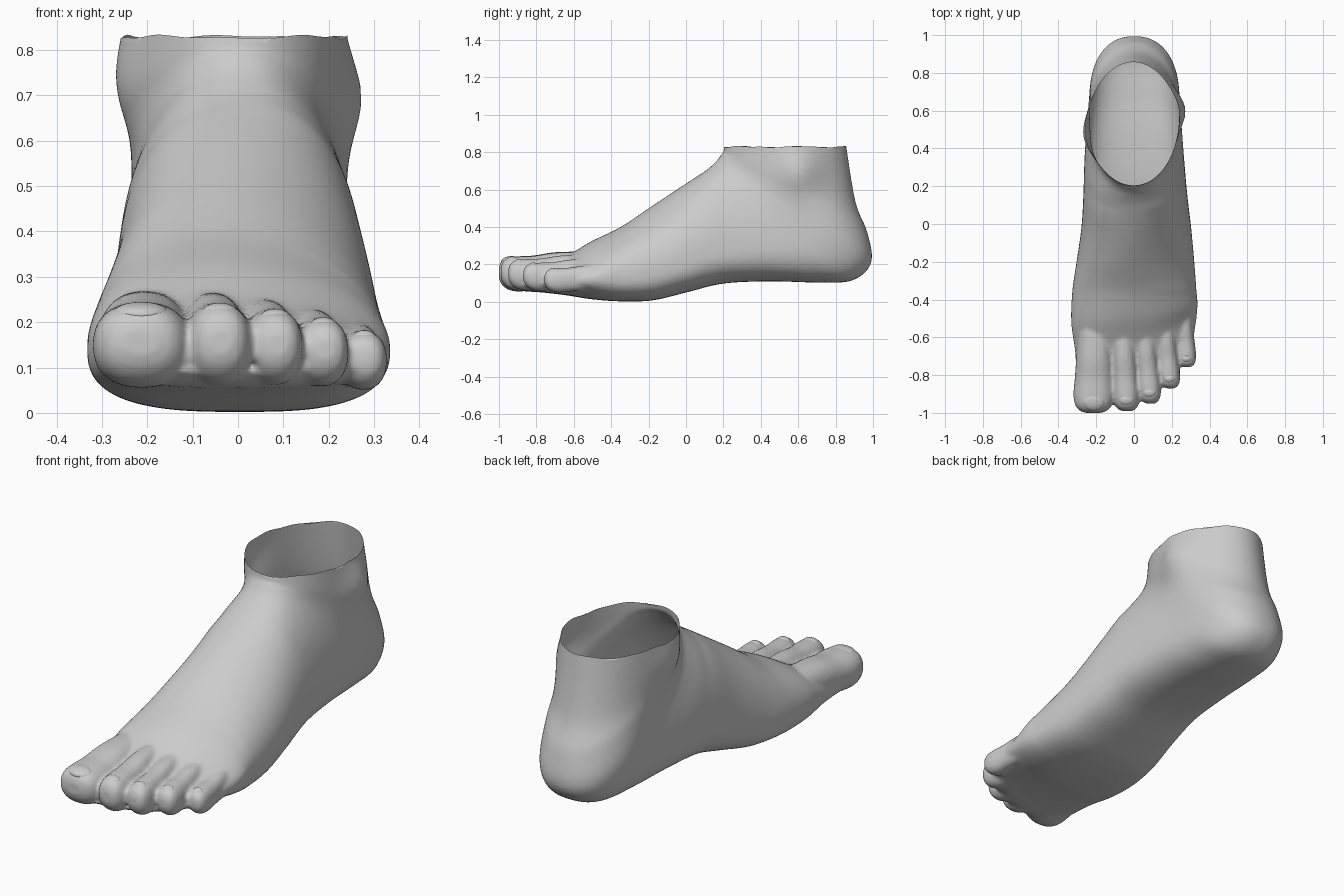
import bpy, bmesh, math
from mathutils import Matrix

cube = bpy.data.objects.get("Cube")
if cube:
    bpy.data.objects.remove(cube, do_unlink=True)

# Single grey skin material
GREY = (0.6, 0.6, 0.6, 1.0)
skin = bpy.data.materials.new("light_grey")
skin.use_nodes = True
skin.diffuse_color = GREY
bsdf = next(n for n in skin.node_tree.nodes if n.type == 'BSDF_PRINCIPLED')
bsdf.inputs["Base Color"].default_value = GREY
bsdf.inputs["Roughness"].default_value = 0.7


def power(v, n):
    return math.copysign(abs(v) ** (2.0 / n), v)


def clamp(v):
    return max(0.0, min(1.0, v))


def loft(bm, rings):
    """Skin a list of closed rings and cap both ends."""
    loops = [[bm.verts.new(p) for p in ring] for ring in rings]
    count = len(loops[0])
    for a, b in zip(loops, loops[1:]):
        for i in range(count):
            j = (i + 1) % count
            bm.faces.new((a[i], a[j], b[j], b[i]))
    bm.faces.new(loops[0])
    bm.faces.new(loops[-1])


def spline(rows, steps):
    """Catmull-Rom interpolation of parameter rows."""
    pts = [rows[0]] + rows + [rows[-1]]
    out = []
    for k in range(1, len(pts) - 2):
        for s in range(steps):
            t = s / steps
            out.append([0.5 * (2 * b + (c - a) * t + (2 * a - 5 * b + 4 * c - d) * t * t
                               + (3 * b - a - 3 * c + d) * t ** 3)
                        for a, b, c, d in zip(*pts[k - 1:k + 3])])
    out.append(rows[-1])
    return out


# Body sections fanning from under the toes, around the heel, up to the ankle:
# sole y, z, instep y, z, min x, max x, widest height
SECTIONS = [
    [-.93, .090, -.93, .150, -.280, .295, .50],
    [-.87, .060, -.87, .180, -.300, .312, .50],
    [-.76, .050, -.76, .205, -.305, .325, .48],
    [-.64, .036, -.63, .248, -.312, .333, .46],
    [-.50, .014, -.50, .325, -.332, .336, .42],
    [-.35, .003, -.35, .400, -.326, .330, .36],
    [-.18, .008, -.20, .500, -.302, .318, .32],
    [0.00, .050, -.05, .600, -.278, .302, .30],
    [0.20, .098, 0.05, .665, -.268, .282, .30],
    [0.45, .110, 0.11, .705, -.262, .265, .32],
    [0.70, .104, .145, .735, -.250, .252, .36],
    [0.89, .115, .165, .755, -.240, .244, .40],
    [.990, .210, .180, .775, -.236, .240, .42],
    [.970, .370, .190, .790, -.234, .237, .45],
    [.905, .540, .200, .800, -.236, .235, .48],
    [.850, .880, .210, .880, -.242, .232, .50],
]
# Ankle bones: y, z, spread, bulge
INNER_BONE = (.46, .735, .125, .038)
OUTER_BONE = (.61, .700, .110, .042)


def body_ring(row, count=72):
    by, bz, ty, tz, xl, xr, h = row
    # flat sole rounding off up the heel, instep fullest in front of the ankle
    n_low = 1.9 + 1.1 * math.exp(-4 * bz)
    n_up = 2.0 + .4 * math.exp(-((ty - .13) / .15) ** 2) * clamp(1 - bz / .8)
    arc = clamp((-.35 - by) / .5)
    lean = .05 * clamp((.3 - by) / .5)
    ring = []
    for i in range(count):
        a = 2 * math.pi * i / count
        c, s = math.cos(a), math.sin(a)
        n = n_low if s < 0 else n_up
        v = power(s, n)
        u = h + v * (h if v < 0 else 1 - h)
        x = (xl + xr) / 2 + (xr - xl) / 2 * power(c, n) - lean * max(0, v) ** 2
        y = by + u * (ty - by) + arc * (.2 * x + 1.9 * max(x, 0) ** 2)
        z = bz + u * (tz - bz)
        oy, oz, spread, bulge = OUTER_BONE if x > 0 else INNER_BONE
        swell = bulge * math.exp(-((y - oy) ** 2 + (z - oz) ** 2) / spread ** 2)
        x += math.copysign(swell, x) * clamp(abs(x) / .15)
        ring.append((x, y, z))
    return ring


# Toes: tip x, root x, tip y, root y, half width, bottom z, top z
TOES = {
    "big": (-.215, -.205, -1.0, -.54, .108, .055, .254),
    "second": (-.037, -.062, -.990, -.54, .072, .060, .252),
    "third": (.087, .050, -.950, -.51, .063, .060, .238),
    "fourth": (.193, .155, -.870, -.47, .058, .058, .218),
    "little": (.282, .255, -.757, -.41, .052, .050, .188),
}
# Along each toe: distance, width, top, bottom
TOE_SHAPE = [
    [0, .82, 1.08, .12], [.35, .90, 1.06, .08], [.6, .95, .97, .04],
    [.78, 1.0, .95, 0], [.9, .92, .92, .06], [.97, .70, .82, .2], [1, .38, .66, .36],
]


def toe_rings(tx, rx, ty, ry, half, low, top, count=28):
    rings = []
    for t, w, hi, lo in spline(TOE_SHAPE, 4):
        x, y = rx + (tx - rx) * t, ry + (ty - ry) * t
        z0, z1 = low + lo * (top - low), low + hi * (top - low)
        rings.append([(x + half * w * power(math.cos(a), 2.3), y,
                       (z0 + z1) / 2 + (z1 - z0) / 2 * power(math.sin(a), 2.3))
                      for a in (2 * math.pi * i / count for i in range(count))])
    return rings


def make_object(name, bm):
    bmesh.ops.recalc_face_normals(bm, faces=bm.faces)
    mesh = bpy.data.meshes.new(name)
    bm.to_mesh(mesh)
    bm.free()
    mesh.materials.append(skin)
    mesh.shade_smooth()
    ob = bpy.data.objects.new(name, mesh)
    bpy.context.collection.objects.link(ob)
    return ob


# Foot volume: body and toes
bm = bmesh.new()
loft(bm, [body_ring(r) for r in spline(SECTIONS, 6)])
for spec in TOES.values():
    loft(bm, toe_rings(*spec))
foot = make_object("foot", bm)

# Fuse into one skin and soften the joins
remesh = foot.modifiers.new("fuse", 'REMESH')
remesh.mode = 'VOXEL'
remesh.voxel_size = 0.01
smooth = foot.modifiers.new("soften", 'SMOOTH')
smooth.factor = 0.5
smooth.iterations = 5
bpy.context.view_layer.update()
fused = bpy.data.meshes.new_from_object(
    foot.evaluated_get(bpy.context.evaluated_depsgraph_get()))
foot.modifiers.clear()

# Open the ankle with a slightly uneven rim
bm = bmesh.new()
bm.from_mesh(fused)
bmesh.ops.bisect_plane(bm, geom=bm.verts[:] + bm.edges[:] + bm.faces[:],
                       plane_co=(0, 0, .829), plane_no=(0, 0, 1), clear_outer=True)
for v in bm.verts:
    if v.is_boundary:
        a = math.atan2(v.co.y - .53, v.co.x)
        v.co.z += .003 * math.sin(5 * a) + .002 * math.sin(11 * a + 1)
bm.to_mesh(foot.data)
bm.free()
bpy.data.meshes.remove(fused)
foot.data.shade_smooth()

# Toenails
for name, (tx, rx, ty, ry, half, low, top) in TOES.items():
    bm = bmesh.new()
    t = .87
    centre = (rx + (tx - rx) * t, ry + (ty - ry) * t, low + .93 * (top - low) - .019)
    place = (Matrix.Translation(centre) @ Matrix.Rotation(.12, 4, 'X')
             @ Matrix.Diagonal((half * .56, half * .45, .023, 1)))
    bmesh.ops.create_uvsphere(bm, u_segments=32, v_segments=16, radius=1, matrix=place)
    make_object(name + "_toenail", bm)
